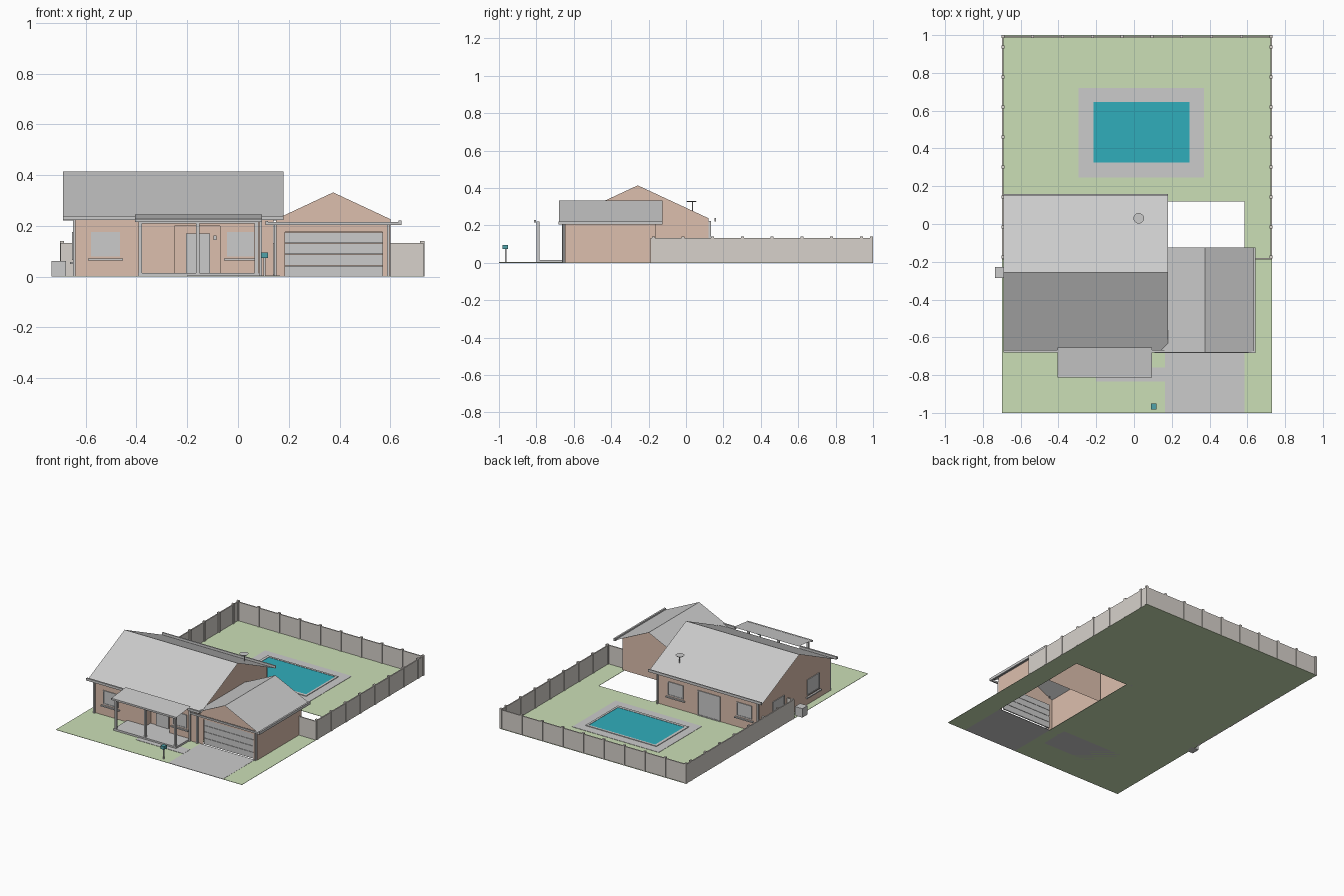
import bpy, bmesh, math
from mathutils import Vector

if "Cube" in bpy.data.objects:
    bpy.data.objects.remove(bpy.data.objects["Cube"])


def mat(name, rgb):
    m = bpy.data.materials.new(name)
    m.diffuse_color = (*rgb, 1)
    m.use_nodes = True
    m.node_tree.nodes["Principled BSDF"].inputs["Base Color"].default_value = m.diffuse_color
    return m


WALL = mat("wall_render", (0.72, 0.52, 0.42))
LAWN = mat("grass", (0.60, 0.74, 0.47))
WATER = mat("pool_water", (0.03, 0.42, 0.50))
FENCE = mat("fence_paint", (0.68, 0.64, 0.60))
TEAL = mat("mailbox_paint", (0.08, 0.36, 0.40))
PALE = mat("pale_trim", (0.80, 0.80, 0.78))


def finish(name, bm, m=None):
    me = bpy.data.meshes.new(name)
    bm.to_mesh(me)
    bm.free()
    ob = bpy.data.objects.new(name, me)
    bpy.context.collection.objects.link(ob)
    if m:
        me.materials.append(m)
    return ob


def box(name, x0, x1, y0, y1, z0, z1, m=None):
    bm = bmesh.new()
    bmesh.ops.create_cube(bm, size=1)
    for v in bm.verts:
        v.co = ((x0 + x1) / 2 + v.co.x * (x1 - x0),
                (y0 + y1) / 2 + v.co.y * (y1 - y0),
                (z0 + z1) / 2 + v.co.z * (z1 - z0))
    return finish(name, bm, m)


def sheets(name, polys, m=None, extrude=None):
    bm = bmesh.new()
    for p in polys:
        bm.faces.new([bm.verts.new(c) for c in p])
    bmesh.ops.remove_doubles(bm, verts=bm.verts, dist=1e-5)
    if extrude:
        r = bmesh.ops.extrude_face_region(bm, geom=bm.faces[:], use_keep_orig=True)
        vs = [g for g in r["geom"] if isinstance(g, bmesh.types.BMVert)]
        bmesh.ops.translate(bm, verts=vs, vec=Vector(extrude))
    bmesh.ops.recalc_face_normals(bm, faces=bm.faces[:])
    return finish(name, bm, m)


def cylinder(name, r0, r1, h, loc, n=16):
    bm = bmesh.new()
    bmesh.ops.create_cone(bm, cap_ends=True, segments=n, radius1=r0, radius2=r1, depth=h)
    ob = finish(name, bm)
    ob.location = loc
    return ob


# ground: U-shaped lawn around the garage slab, driveway and path
sheets("lawn", [[(x, y, 0) for x, y in [(-.70, -1), (.165, -1), (.165, .12), (.585, .12),
       (.585, -1), (.73, -1), (.73, 1), (-.70, 1)]]], LAWN, (0, 0, .002))
box("driveway", .165, .585, -1, -.65, 0, .003)
box("path", -.20, .165, -.835, -.76, .001, .004)

# pool
box("pool_deck", -.295, .37, .245, .72, .001, .004)
box("pool_water", -.215, .295, .325, .645, .002, .006, WATER)
for n, a in {"front": (-.235, .31, .305, .325), "back": (-.235, .31, .645, .66),
             "left": (-.235, -.215, .325, .645), "right": (.295, .31, .325, .645)}.items():
    box("pool_rim_" + n, *a, .002, .008, PALE)

# main house walls, open below the roof, with an entrance recess
X0, X1, Y0, Y1, RY = -.65, .14, -.65, .12, -.258
zr = lambda y: .415 - .467 * abs(y - RY)
ex0, ex1, ey, ez = -.25, -.07, -.60, .20
gable = lambda x: [(x, Y0, 0), (x, Y1, 0), (x, Y1, zr(Y1)), (x, RY, .414), (x, Y0, zr(Y0))]
sheets("house_walls", [
    gable(X0), gable(X1),
    [(X0, Y1, 0), (X1, Y1, 0), (X1, Y1, zr(Y1)), (X0, Y1, zr(Y1))],
    [(X0, Y0, 0), (ex0, Y0, 0), (ex0, Y0, ez), (ex1, Y0, ez), (ex1, Y0, 0), (X1, Y0, 0),
     (X1, Y0, zr(Y0)), (X0, Y0, zr(Y0))],
    [(ex0, Y0, 0), (ex0, ey, 0), (ex0, ey, ez), (ex0, Y0, ez)],
    [(ex1, Y0, 0), (ex1, ey, 0), (ex1, ey, ez), (ex1, Y0, ez)],
    [(ex0, ey, 0), (ex1, ey, 0), (ex1, ey, ez), (ex0, ey, ez)],
    [(ex0, Y0, ez), (ex1, Y0, ez), (ex1, ey, ez), (ex0, ey, ez)]], WALL)

# garage walls with a door opening
GX0, GX1, GY0, GY1, RX = .15, .60, -.645, -.16, .375
gz = lambda x: .333 - .472 * abs(x - RX)
side = lambda x: [(x, GY0, 0), (x, GY1, 0), (x, GY1, gz(x)), (x, GY0, gz(x))]
top = lambda y: [(GX1, y, gz(GX1)), (RX, y, .332), (GX0, y, gz(GX0))]
sheets("garage_walls", [
    side(GX0), side(GX1),
    [(GX0, GY1, 0), (GX1, GY1, 0)] + top(GY1),
    [(GX0, GY0, 0), (.185, GY0, 0), (.185, GY0, .175), (.57, GY0, .175), (.57, GY0, 0),
     (GX1, GY0, 0)] + top(GY0)], WALL)
for i in range(4):
    box(f"garage_door_panel_{i}", .185, .57, -.638, -.630, i * .0438 + .001, (i + 1) * .0438 - .001)

# roofs
sheets("house_roof", [[(-.69, y, zr(y)), (.18, y, zr(y)), (.18, RY, .415), (-.69, RY, .415)]
                      for y in (-.67, .157)])
sheets("garage_roof", [[(x, -.68, gz(x)), (x, -.125, gz(x)), (RX, -.125, .333), (RX, -.68, .333)]
                       for x in (.11, .64)])
sheets("porch_roof", [[(-.405, -.655, .244), (.095, -.655, .244),
                       (.095, -.81, .226), (-.405, -.81, .226)]])

# gutters
box("front_gutter_left", -.69, -.405, -.68, -.668, .224, .24)
box("front_gutter_right", .09, .18, -.68, -.668, .224, .24)
box("back_gutter", -.69, .18, .152, .16, .222, .24)
box("porch_gutter", -.405, .095, -.813, -.803, .216, .228)
box("garage_front_gutter", .11, .64, -.682, -.672, .204, .216)
box("garage_right_gutter", .632, .644, -.682, -.125, .204, .222)
box("garage_left_gutter", .108, .118, -.682, -.65, .204, .220)

# porch
box("porch_floor", -.395, .085, -.80, -.601, 0, .015)
box("porch_beam", -.392, .08, -.797, -.785, .210, .222)
for i, x in enumerate((-.385, -.158, .073)):
    box(f"porch_column_{i}", x - .007, x + .007, -.798, -.784, .015, .222, PALE)

# downpipes
for i, (x, y) in enumerate([(-.645, -.657), (.09, -.657), (.146, -.655), (.592, -.652),
                            (-.64, .127), (.13, .127)]):
    box(f"downpipe_{i}", x - .005, x + .005, y - .006, y + .006, 0, .205 if x > .14 else .224)


# windows: wall axis, outward sign, wall position, span along wall, heights
def window(name, axis, s, p, a, b, z0, z1, sill=True):
    def slab(part, a, b, d, z0, z1):
        lo, hi = sorted((p - s * .002, p + s * d))
        if axis == "y":
            box(f"{name}_{part}", a, b, lo, hi, z0, z1)
        else:
            box(f"{name}_{part}", lo, hi, a, b, z0, z1)
    slab("glass", a, b, .002, z0, z1)
    t = .006
    slab("frame_low", a, b, .005, z0, z0 + t)
    slab("frame_high", a, b, .005, z1 - t, z1)
    slab("frame_a", a, a + t, .005, z0, z1)
    slab("frame_b", b - t, b, .005, z0, z1)
    if sill:
        slab("sill", a - .012, b + .012, .012, z0 - .016, z0 - .008)


window("front_window_left", "y", -1, Y0, -.58, -.465, .08, .175)
window("front_window_right", "y", -1, Y0, -.043, .063, .08, .175)
window("back_window_left", "y", 1, Y1, -.59, -.475, .08, .175)
window("back_window_right", "y", 1, Y1, -.065, .055, .08, .175)
window("back_patio_door", "y", 1, Y1, -.35, -.175, .002, .175, False)
window("side_window_front", "x", -1, X0, -.535, -.40, .065, .175)
window("side_window_back", "x", -1, X0, -.15, -.02, .085, .165)

# front door and wall lamp
box("front_door", -.205, -.11, -.608, -.600, .015, .17)
box("wall_lamp", -.097, -.085, -.612, -.600, .145, .162)

# air conditioner beside the house
box("air_conditioner", -.735, -.677, -.285, -.228, 0, .062)

# roof dish
cylinder("dish_post", .003, .003, .055, (.025, .035, .298), 8)
cylinder("dish", .022, .028, .006, (.025, .03, .327), 20)

# mailbox
box("mailbox_post", .101, .109, -.969, -.961, 0, .075)
box("mailbox", .091, .119, -.981, -.951, .073, .095, TEAL)

# fence panels
H, FY = .132, -.185
box("fence_back", -.70, .73, .988, .996, 0, H, FENCE)
box("fence_left", -.70, -.692, FY, .99, 0, H, FENCE)
box("fence_right", .722, .73, FY, .99, 0, H, FENCE)
box("fence_return_left", -.70, X0, FY - .004, FY + .004, 0, H, FENCE)
box("fence_return_right", GX1, .73, FY - .004, FY + .004, 0, H, FENCE)

# fence posts
step = .159
spots = [(-.694 + i * 1.42 / 9, .992) for i in range(10)]
spots += [(x, FY + .01 + i * step) for x in (-.694, .726) for i in range(8)]
for i, (x, y) in enumerate(spots):
    box(f"fence_post_{i}", x - .008, x + .008, y - .008, y + .008, 0, .14, FENCE)
